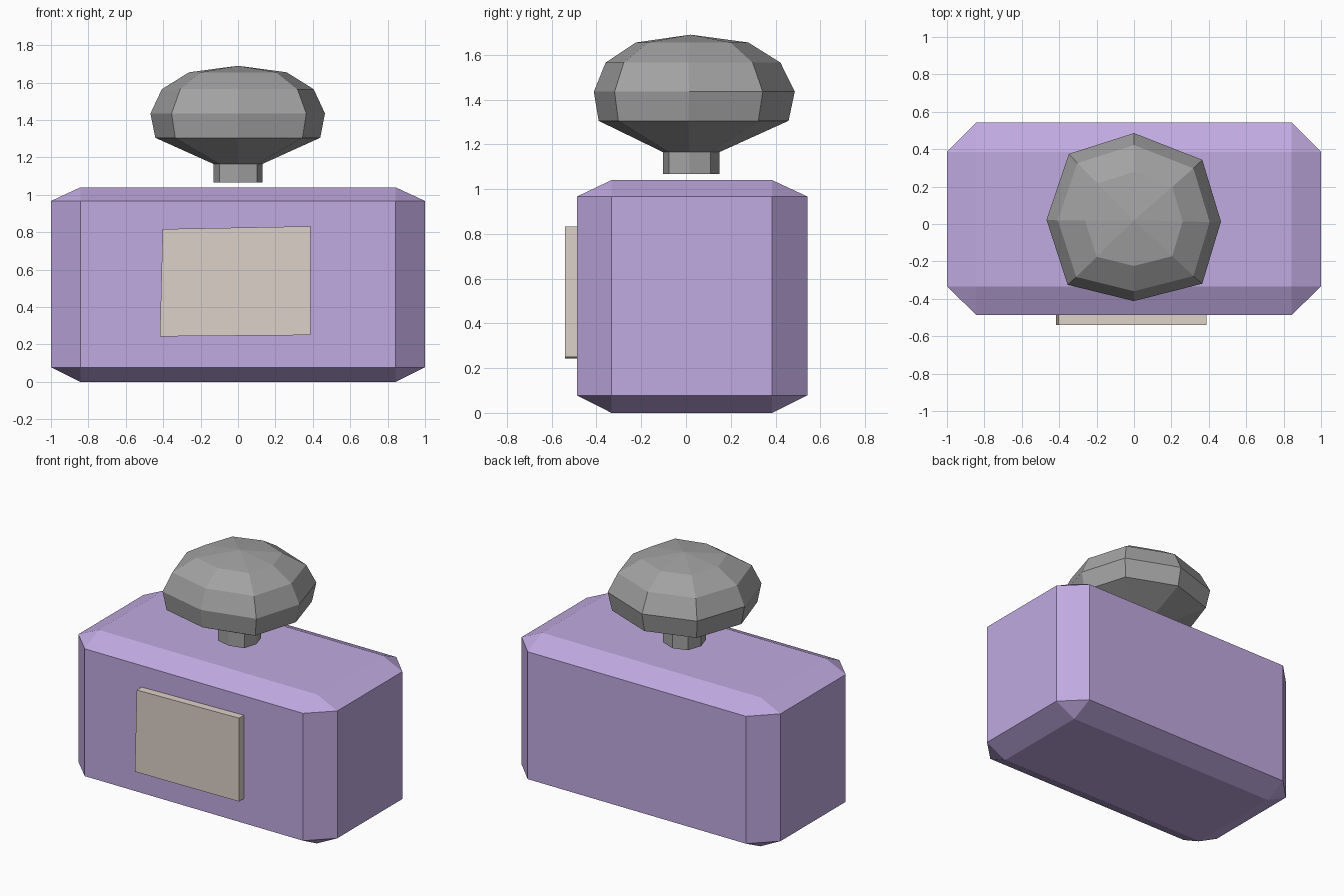
import bpy, bmesh

if "Cube" in bpy.data.objects:
    bpy.data.objects.remove(bpy.data.objects["Cube"])


def material(name, rgb):
    m = bpy.data.materials.new(name)
    m.diffuse_color = (*rgb, 1)
    m.use_nodes = True
    m.node_tree.nodes["Principled BSDF"].inputs["Base Color"].default_value = m.diffuse_color
    return m


def add_object(name, bm, mat):
    bmesh.ops.recalc_face_normals(bm, faces=bm.faces[:])
    me = bpy.data.meshes.new(name)
    bm.to_mesh(me)
    bm.free()
    me.materials.append(mat)
    ob = bpy.data.objects.new(name, me)
    bpy.context.collection.objects.link(ob)
    return ob


purple = material("lilac glass", (0.53, 0.40, 0.75))
cream = material("cream label", (0.72, 0.64, 0.58))
grey = material("grey cap", (0.36, 0.36, 0.36))

# Bottle: a box with chamfered edges and triangular corners,
# made as the hull of its three pairs of inset faces
X, XI = 1.0, 0.843
Y, YI = (-0.487, 0.542), (-0.333, 0.385)
Z, ZI = (0.0, 1.04), (0.078, 0.967)
bm = bmesh.new()
for sx in (-1, 1):
    for j in (0, 1):
        for k in (0, 1):
            bm.verts.new((sx * X, YI[j], ZI[k]))
            bm.verts.new((sx * XI, Y[j], ZI[k]))
            bm.verts.new((sx * XI, YI[j], Z[k]))
bmesh.ops.convex_hull(bm, input=bm.verts[:])
bmesh.ops.dissolve_limit(bm, angle_limit=0.02, verts=bm.verts[:], edges=bm.edges[:])
add_object("bottle_body", bm, purple)

# Label: a thin, slightly crooked plate on the front
bm = bmesh.new()
outline = [(-0.418, 0.243), (0.387, 0.25), (0.387, 0.832), (-0.403, 0.817)]
face = bm.faces.new([bm.verts.new((x, -0.541, z)) for x, z in outline])
ext = bmesh.ops.extrude_face_region(bm, geom=[face])
for v in ext["geom"]:
    if isinstance(v, bmesh.types.BMVert):
        v.co.y = -0.48
add_object("front_label", bm, cream)

# Cap and neck: rings of a squarish octagon, closed with a low point on top
octagon = [(0.465, -0.02), (0.365, 0.31), (0, 0.453), (-0.348, 0.342),
           (-0.468, -0.01), (-0.355, -0.358), (0, -0.445), (0.365, -0.352)]
# height, scale, centre y
profile = [(1.067, 0.28, 0.022), (1.165, 0.28, 0.022), (1.305, 0.945, 0.03),
           (1.435, 1.0, 0.033), (1.565, 0.87, 0.028), (1.655, 0.56, 0.025)]
bm = bmesh.new()
rings = [[bm.verts.new((x * s, cy + y * s, z)) for x, y in octagon]
         for z, s, cy in profile]
for a, b in zip(rings, rings[1:]):
    for i in range(8):
        j = (i + 1) % 8
        bm.faces.new((a[i], a[j], b[j], b[i]))
bm.faces.new(rings[0])
tip = bm.verts.new((0, 0.02, 1.69))
for i in range(8):
    bm.faces.new((rings[-1][i], rings[-1][(i + 1) % 8], tip))
add_object("cap_and_neck", bm, grey)
